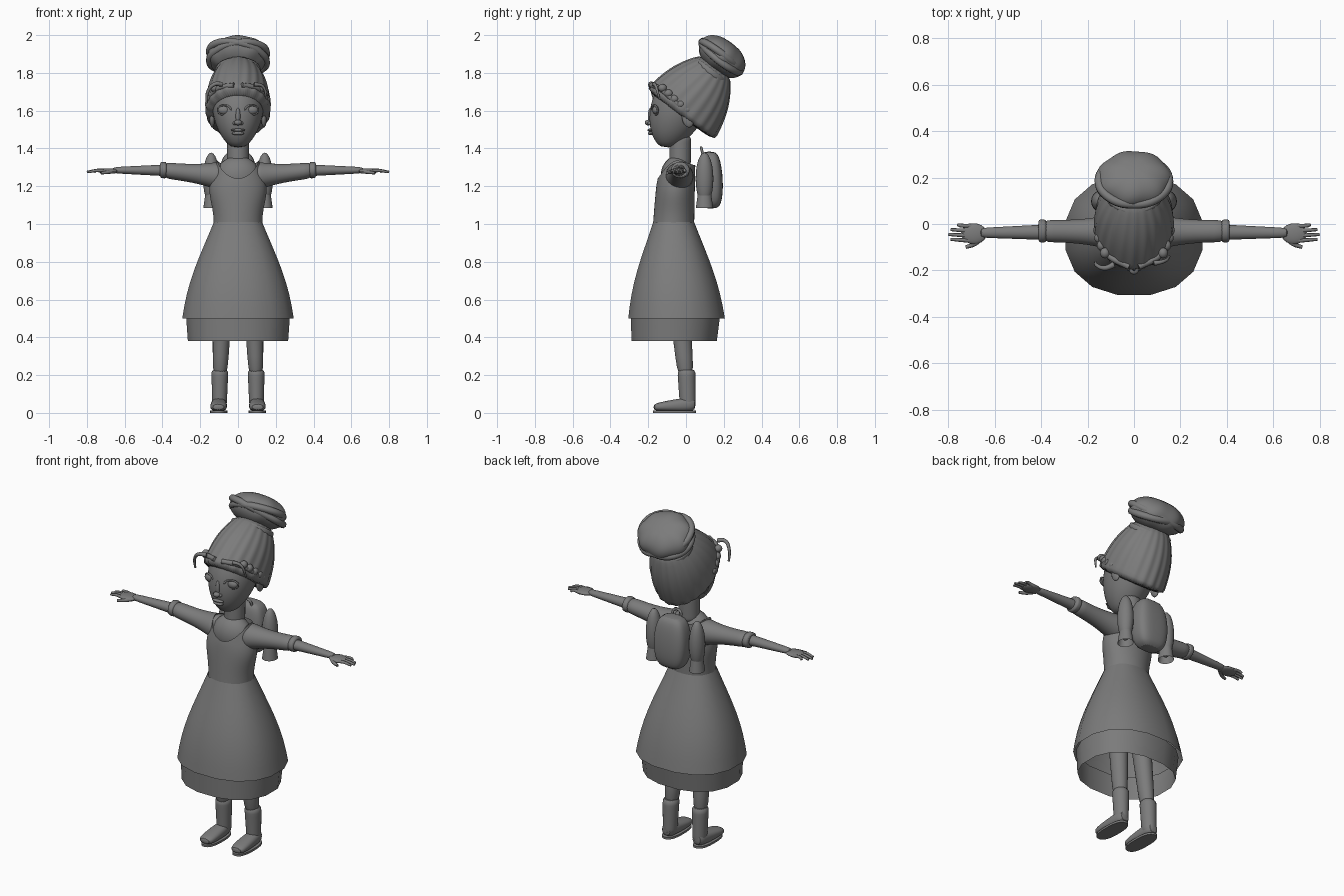
import bpy, bmesh, math
from mathutils import Vector

if "Cube" in bpy.data.objects:
    bpy.data.objects.remove(bpy.data.objects["Cube"], do_unlink=True)

grey = bpy.data.materials.new("plain_grey")
grey.use_nodes = True
colour = (.2, .2, .2, 1)
grey.diffuse_color = colour
grey.node_tree.nodes["Principled BSDF"].inputs["Base Color"].default_value = colour

# Cross-section frames: the two directions that span each ring
LEVEL = (Vector((1, 0, 0)), Vector((0, 1, 0)))
SIDEWAYS = (Vector((0, 1, 0)), Vector((0, 0, 1)))
FORWARD = (Vector((1, 0, 0)), Vector((0, 0, 1)))
TILTED = (Vector((1, 0, 0)), Vector((0, -.8, .6)))


def straight(t):
    return 1


def rounded(power):
    return lambda t: max(.05, math.sin(math.pi * t)) ** power


def signed_power(value, power):
    return math.copysign(abs(value) ** power, value)


def finish(ob, mirror=False, subsurf=0):
    """Colour, mirror, smooth and shade one part."""
    ob.data.materials.append(grey)
    if mirror:
        ob.modifiers.new("mirror", 'MIRROR').use_mirror_merge = False
    if subsurf:
        smooth = ob.modifiers.new("smooth", 'SUBSURF')
        smooth.levels = smooth.render_levels = subsurf
    bpy.ops.object.select_all(action='DESELECT')
    ob.select_set(True)
    bpy.context.view_layer.objects.active = ob
    if ob.type == 'CURVE':
        bpy.ops.object.convert(target='MESH')
    bpy.ops.object.shade_smooth_by_angle(angle=math.radians(50))


def sweep(name, start, end, size, end_size=None, shape=straight, depth_shape=None, frame=LEVEL,
          sides=20, steps=6, squareness=2, caps=True, mirror=False, subsurf=1,
          ripple=0, waves=0, neckline=0):
    """Loft elliptical rings from start to end, scaled along the way by shape(t)."""
    start, end, size = Vector(start), Vector(end), Vector(size)
    end_size = Vector(end_size) if end_size else size
    depth_shape = depth_shape or shape
    bm = bmesh.new()
    loops = []
    for k in range(steps + 1):
        t = k / steps
        centre = start.lerp(end, t)
        radius = size.lerp(end_size, t)
        loop = []
        for i in range(sides):
            angle = math.tau * (i + .5) / sides
            c, s = math.cos(angle), math.sin(angle)
            strand = 1 + ripple * math.sin(waves * angle + k / 3)
            across = signed_power(c, 2 / squareness) * radius.x * shape(t) * strand
            along = signed_power(s, 2 / squareness) * radius.y * depth_shape(t) * strand
            point = centre + frame[0] * across + frame[1] * along
            point.z -= neckline * t ** 3 * (max(0, -s) ** 1.5 + max(0, s) * .3)
            loop.append(bm.verts.new(point))
        loops.append(loop)
    for low, high in zip(loops, loops[1:]):
        for i in range(sides):
            j = (i + 1) % sides
            bm.faces.new((low[i], low[j], high[j], high[i]))
    if caps:
        bm.faces.new(loops[0])
        bm.faces.new(loops[-1])
    bmesh.ops.recalc_face_normals(bm, faces=bm.faces)
    mesh = bpy.data.meshes.new(name)
    bm.to_mesh(mesh)
    bm.free()
    ob = bpy.data.objects.new(name, mesh)
    bpy.context.collection.objects.link(ob)
    finish(ob, mirror, subsurf)


def tube(name, points, radius, mirror=False, tip=1, closed=False):
    """Round tube through the points, tapering to the tip factor."""
    curve = bpy.data.curves.new(name, 'CURVE')
    curve.dimensions = '3D'
    curve.bevel_depth = radius
    curve.bevel_resolution = 2
    curve.resolution_u = 6
    curve.use_fill_caps = True
    spline = curve.splines.new('BEZIER')
    last = len(points) - 1
    spline.bezier_points.add(last)
    spline.use_cyclic_u = closed
    for i, (knot, point) in enumerate(zip(spline.bezier_points, points)):
        knot.co = point
        knot.handle_left_type = knot.handle_right_type = 'AUTO'
        knot.radius = 1 + (tip - 1) * i / last
    ob = bpy.data.objects.new(name, curve)
    bpy.context.collection.objects.link(ob)
    finish(ob, mirror)


def ball(name, centre, size, mirror=False, tilt=0):
    bpy.ops.mesh.primitive_uv_sphere_add(segments=20, ring_count=12, radius=1)
    ob = bpy.context.object
    ob.name = name
    ob.scale = size
    ob.rotation_euler.x = tilt
    ob.location = centre
    bpy.ops.object.transform_apply(location=True, rotation=True, scale=True)
    finish(ob, mirror)


def loop_points(centre, across, along, count=8):
    """Points of an ellipse spanned by two vectors."""
    angles = [math.tau * i / count for i in range(count)]
    return [Vector(centre) + Vector(across) * math.cos(a) + Vector(along) * math.sin(a) for a in angles]


# Dress
sweep("upper_skirt", (0, -.065, 1.01), (0, -.05, .5), (.13, .11), (.3, .26),
      shape=lambda t: 1 + .1 * math.sin(math.pi * t),
      sides=16, steps=8, squareness=2.3, caps=False, subsurf=0)
sweep("lower_skirt", (0, -.055, .52), (0, -.063, .38), (.28, .24), (.27, .23),
      sides=16, steps=2, squareness=2.3, caps=False, subsurf=0)
sweep("bodice", (0, -.066, .99), (0, -.05, 1.34), (.13, .11), (.112, .1),
      shape=lambda t: 1 + .3 * math.sin(math.pi * t ** 1.3) ** 2, depth_shape=straight,
      sides=28, caps=False, neckline=.1)
sweep("sleeves", (.07, -.035, 1.25), (.4, -.03, 1.285), (.085, .085), (.048, .042),
      shape=lambda t: 1 - .2 * math.sin(math.pi * t), frame=SIDEWAYS, mirror=True)
sweep("cuffs", (.375, -.03, 1.285), (.415, -.03, 1.286), (.05, .044),
      frame=SIDEWAYS, steps=3, mirror=True)

# Neck and chest
sweep("neck", (0, -.032, 1.3), (0, -.03, 1.47), (.058, .058))
ball("chest", (0, -.05, 1.25), (.12, .085, .11))

# Arms and hands
sweep("forearms", (.33, -.035, 1.284), (.67, -.038, 1.285), (.036, .034), (.021, .016),
      frame=SIDEWAYS, mirror=True)
ball("palms", (.69, -.042, 1.281), (.055, .045, .014), True)
for i, finger in enumerate(("index", "middle", "ring", "little")):
    y = -.072 + .021 * i
    tip_x = .8 - .01 * (i - 1) ** 2
    tube(finger + "_fingers", [(.7, y, 1.28), (.75, y + .003, 1.283), (tip_x, y + .006, 1.275)],
         .01, True, .65)
tube("thumbs", [(.65, -.05, 1.28), (.685, -.085, 1.275), (.725, -.1, 1.27)], .012, True, .65)

# Legs and boots
sweep("legs", (.096, 0, .18), (.07, -.065, .9), (.038, .042), (.066, .07), mirror=True)
sweep("boot_shafts", (.098, .01, .02), (.096, .002, .235), (.038, .042), (.046, .049), mirror=True)
sweep("boot_feet", (.1, .053, .047), (.104, -.174, .03), (.04, .044), (.048, .022),
      shape=rounded(.1), frame=FORWARD, squareness=2.4, mirror=True)
sweep("boot_soles", (.102, -.06, 0), (.102, -.06, .012), (.046, .114),
      sides=28, steps=1, squareness=2.5, mirror=True, subsurf=0)

# Head
sweep("face", (0, -.095, 1.405), (0, .03, 1.83), (.12, .135), (.155, .18),
      shape=rounded(.4), sides=24, steps=14)
ball("nose_tip", (0, -.2, 1.537), (.02, .018, .015))
ball("nostrils", (.016, -.19, 1.533), (.012, .014, .01), True)
ball("nose_bridge", (0, -.188, 1.57), (.013, .014, .045))
ball("upper_lip", (0, -.19, 1.497), (.038, .015, .008))
ball("lower_lip", (0, -.186, 1.48), (.032, .016, .01))
eye = Vector((.072, -.158, 1.603))
ball("eyes", eye, (.034, .02, .024), True)
tube("eyelids", loop_points(eye - Vector((0, .007, 0)), (.035, .015, 0), (0, -.003, .025)),
     .005, True, closed=True)
ball("ears", (.137, .01, 1.555), (.014, .03, .045), True, tilt=.25)

# Hair combed up towards the bun
sweep("hair", (0, -.035, 1.57), (0, .162, 1.84), (.172, .225), (.172, .18),
      shape=lambda t: 1 - .5 * t ** 3, frame=TILTED,
      sides=80, steps=9, ripple=.018, waves=20)
sweep("hair_band", (0, .12, 1.78), (0, .145, 1.825), (.125, .115), frame=TILTED, steps=3)
sweep("bun", (0, .139, 1.815), (0, .243, 1.958), (.163, .14),
      shape=rounded(.35), frame=TILTED, sides=40, steps=10, ripple=.03, waves=7)
for i, slant in enumerate((.02, -.03)):
    tube("bun_coil_%d" % (i + 1),
         loop_points((0, .185, 1.885), (.15, 0, slant), TILTED[1] * .125), .02, closed=True)
tube("hairline_rolls", [(.02, -.185, 1.735), (.11, -.135, 1.715), (.155, -.05, 1.64), (.15, .01, 1.59)],
     .014, True)
for i in range(5):
    f = i / 4
    bulge = .03 * math.sin(f * 2)
    ball("side_twists_%d" % (i + 1), (.125 + bulge, .13 * f - .125, 1.72 - .115 * f),
         (.021, .023, .021), True)
tube("right_curl", [(-.085, -.175, 1.74), (-.125, -.19, 1.74), (-.16, -.178, 1.7), (-.166, -.165, 1.64)],
     .013, tip=.45)
tube("left_curl", [(.085, -.17, 1.74), (.13, -.16, 1.73), (.152, -.14, 1.66)], .011, tip=.45)

# Pack with two thrusters
sweep("pack", (0, .13, 1.08), (0, .122, 1.385), (.105, .072), (.1, .066),
      shape=rounded(.2), squareness=3.2, steps=10)
ball("thrusters", (.142, .098, 1.24), (.043, .047, .138), True)
sweep("thruster_nozzles", (.142, .098, 1.17), (.142, .098, 1.085), (.03, .034), (.042, .047),
      steps=3, caps=False, mirror=True)
tube("pack_handle", [(-.03, .09, 1.365), (-.02, .082, 1.398), (.02, .082, 1.398), (.03, .09, 1.365)], .007)
